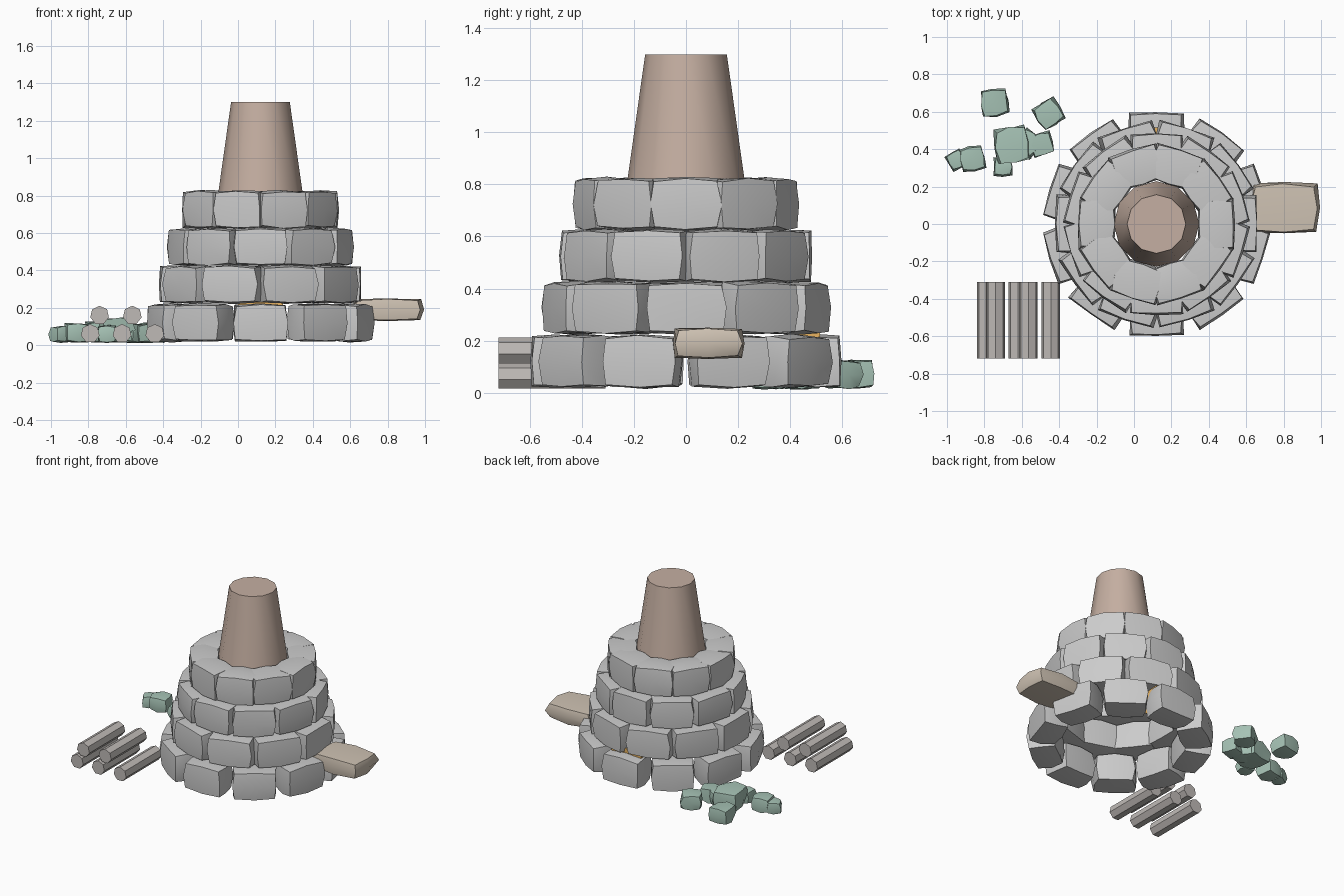
import bpy, bmesh, math, random
from mathutils import Vector, Matrix

if "Cube" in bpy.data.objects:
    bpy.data.objects.remove(bpy.data.objects["Cube"])

random.seed(4)
CX = 0.12  # axis of the furnace


def mat(name, col):
    m = bpy.data.materials.new(name)
    m.diffuse_color = (*col, 1)
    m.use_nodes = True
    m.node_tree.nodes["Principled BSDF"].inputs["Base Color"].default_value = m.diffuse_color
    return m


CLAY = mat("clay", (0.56, 0.43, 0.36))
TAN = mat("sandstone", (0.62, 0.54, 0.45))
GREEN = mat("green_ore", (0.38, 0.54, 0.46))
GLOW = mat("glow", (0.80, 0.45, 0.12))
WOOD = mat("wood", (0.52, 0.49, 0.47))


def finish(bm, name, material=None, angle=60):
    bmesh.ops.recalc_face_normals(bm, faces=bm.faces)
    me = bpy.data.meshes.new(name)
    bm.to_mesh(me)
    bm.free()
    ob = bpy.data.objects.new(name, me)
    bpy.context.collection.objects.link(ob)
    if material:
        me.materials.append(material)
    if angle:
        bpy.ops.object.select_all(action='DESELECT')
        ob.select_set(True)
        bpy.context.view_layer.objects.active = ob
        bpy.ops.object.shade_smooth_by_angle(angle=math.radians(angle))
    return ob


def stone(name, loc, size, rot=0, jit=0.04, material=None, edge=0.94, corner=0.86, taper=0.0):
    """Lumpy rounded block: a cube cut once, with edges and corners drawn in."""
    bm = bmesh.new()
    bmesh.ops.create_cube(bm, size=2)
    bmesh.ops.subdivide_edges(bm, edges=bm.edges, cuts=1, use_grid_fill=True)
    for v in bm.verts:
        n = sum(abs(c) > 0.5 for c in v.co)
        k = {1: 1.0, 2: edge, 3: corner}.get(n, 1)
        p = v.co * k
        p.y *= 1 + taper * p.x          # wider on the outside of a ring
        p += Vector([random.uniform(-jit, jit) for _ in range(3)])
        v.co = Vector((p.x * size[0] / 2, p.y * size[1] / 2, p.z * size[2] / 2))
    bm.transform(Matrix.Translation(loc) @ Matrix.Rotation(rot, 4, 'Z'))
    return finish(bm, name, material)


def cone(name, r1, r2, depth, sides, matrix, material):
    bm = bmesh.new()
    bmesh.ops.create_cone(bm, cap_ends=True, segments=sides, radius1=r1, radius2=r2, depth=depth)
    bm.transform(matrix)
    return finish(bm, name, material, 50)


# four stone courses: outer radius, middle height, stone width, first angle
courses = [(0.60, 0.12, 0.29, 18), (0.54, 0.325, 0.305, 0),
           (0.485, 0.525, 0.285, 18), (0.42, 0.725, 0.265, 0)]
for c, (r, z, w, start) in enumerate(courses):
    for i in range(10):
        a = math.radians(start + 36 * i)
        rc = r - 0.1
        stone(f"course_{c + 1}_stone_{i + 1}",
              (CX + rc * math.cos(a), rc * math.sin(a), z),
              (0.2, w, 0.205), a, taper=0.08)

# chimney
cone("chimney", 0.229, 0.157, 0.51, 12, Matrix.Translation((CX, 0, 1.045)), CLAY)

# glowing opening at the back
bm = bmesh.new()
bmesh.ops.create_cube(bm, size=1)
bm.transform(Matrix.Translation((CX, 0.46, 0.16)) @ Matrix.Diagonal((0.24, 0.11, 0.19, 1)))
finish(bm, "glowing_opening", GLOW, 0)

# flat stone slab at the side
stone("side_slab", (0.80, 0.085, 0.19), (0.38, 0.275, 0.12), 0, 0.03, TAN, 0.93, 0.82)

# log pile
for i, (x, z) in enumerate([(-0.79, 0.062), (-0.62, 0.062), (-0.445, 0.062),
                            (-0.74, 0.16), (-0.565, 0.16)]):
    cone(f"log_{i + 1}", 0.051, 0.051, 0.41, 7,
         Matrix.Translation((x, -0.515, z)) @ Matrix.Rotation(math.pi / 2, 4, 'X'), WOOD)

# scattered green ore lumps: x, y, width, height, turn
ore = [(-0.745, 0.65, 0.145, 0.11, 0.15), (-0.455, 0.59, 0.14, 0.11, 0.6),
       (-0.65, 0.425, 0.19, 0.13, 0.2), (-0.57, 0.43, 0.13, 0.10, 0.9),
       (-0.495, 0.425, 0.12, 0.10, 0.3), (-0.70, 0.305, 0.10, 0.09, 0.0),
       (-0.865, 0.35, 0.13, 0.10, 0.2), (-0.95, 0.34, 0.095, 0.085, 0.5)]
for i, (x, y, w, h, t) in enumerate(ore):
    stone(f"ore_lump_{i + 1}", (x, y, 0.015 + h / 2), (w, w, h), t, 0.1, GREEN, 0.95, 0.82)
